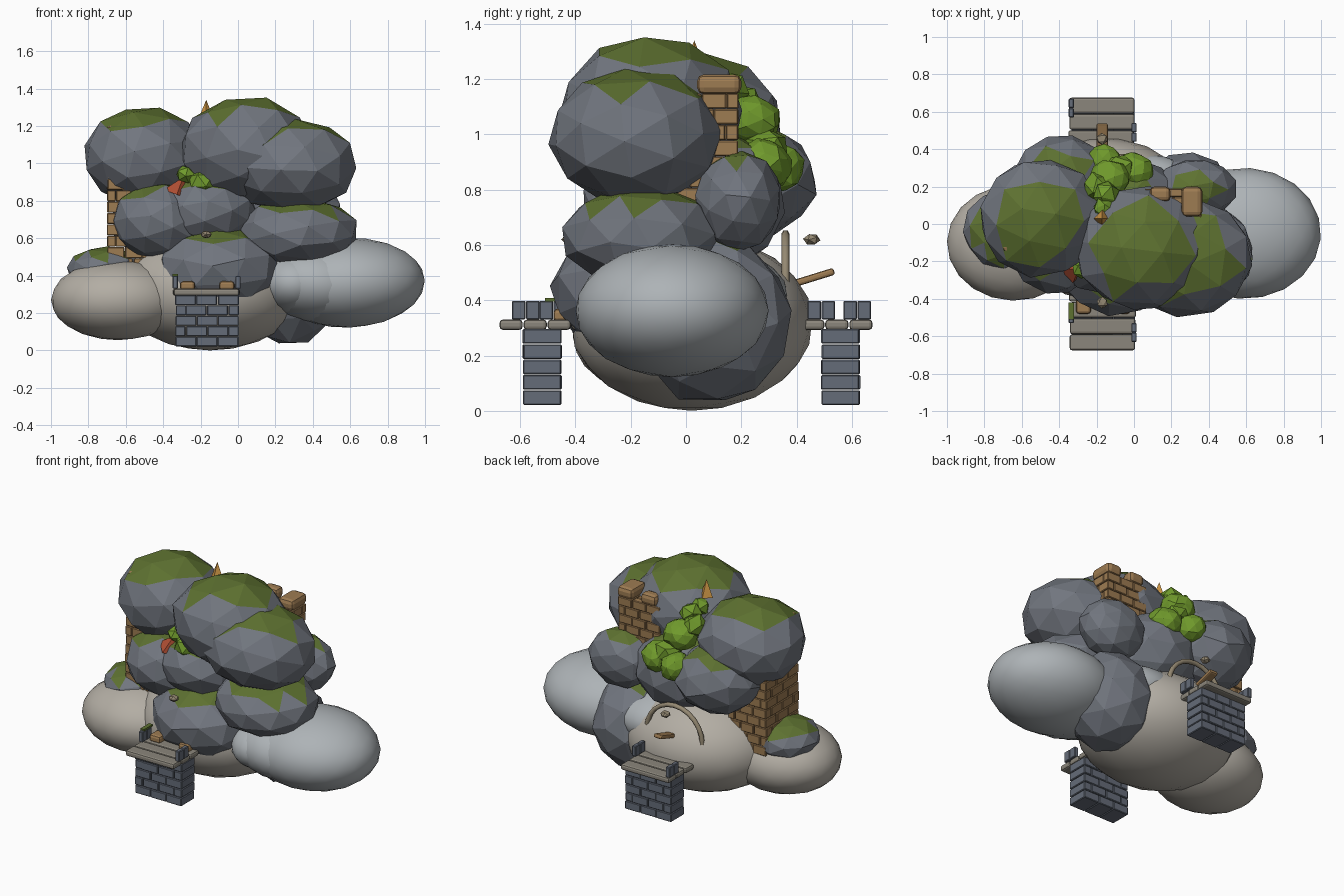
import bpy, bmesh, math, random
from mathutils import Vector, Matrix, Euler

if "Cube" in bpy.data.objects:
    bpy.data.objects.remove(bpy.data.objects["Cube"])
random.seed(4)

def mat(name, c):
    m = bpy.data.materials.new(name)
    m.diffuse_color = (*c, 1)
    m.use_nodes = True
    m.node_tree.nodes["Principled BSDF"].inputs["Base Color"].default_value = m.diffuse_color
    return m

ROCK = mat("slate", (.165, .18, .21))
MOSS = mat("moss", (.11, .165, .03))
SAND = mat("sandstone", (.45, .42, .37))
PALE = mat("pale_stone", (.42, .45, .47))
TAN = mat("tan_brick", (.34, .2, .085))
BRICK = mat("slate_brick", (.13, .15, .19))
DECK = mat("deck_stone", (.26, .24, .2))
WOOD = mat("arch_stone", (.3, .25, .17))
LEAF = mat("leaf", (.16, .32, .025))
GOLD = mat("gold", (.6, .3, .06))
RED = mat("red", (.45, .08, .035))

def finish(bm, name, mats, smooth=False):
    me = bpy.data.meshes.new(name)
    bmesh.ops.recalc_face_normals(bm, faces=bm.faces)
    for f in bm.faces:
        f.smooth = smooth
    bm.to_mesh(me)
    bm.free()
    for m in mats:
        me.materials.append(m)
    ob = bpy.data.objects.new(name, me)
    bpy.context.collection.objects.link(ob)
    return ob

def blob(name, c, r, mats, sub=2, jitter=0.0, smooth=False, tilt=0.0):
    """Scaled icosphere; a second material goes on the upward faces."""
    bm = bmesh.new()
    bmesh.ops.create_icosphere(bm, subdivisions=sub, radius=1)
    a = 0 if smooth else .5
    spin = Euler((random.uniform(-a, a), random.uniform(-a, a), random.uniform(0, 6.28))).to_matrix()
    for v in bm.verts:
        p = spin @ v.co * (1 + random.uniform(-jitter, jitter))
        v.co = Matrix.Rotation(tilt, 3, 'Y') @ Vector(a * b for a, b in zip(p, r)) + Vector(c)
    bm.normal_update()
    if len(mats) > 1:
        for f in bm.faces:
            f.material_index = int(f.normal.z > .78)
    return finish(bm, name, mats, smooth)

def box(bm, lo, hi):
    lo, hi = Vector(lo), Vector(hi)
    m = Matrix.Translation((lo + hi) / 2) @ Matrix.Diagonal((*(hi - lo), 1))
    bmesh.ops.create_cube(bm, size=1, matrix=m)

def bevel(ob, w, seg=1):
    b = ob.modifiers.new("edge", 'BEVEL')
    b.width, b.segments = w, seg
    return ob

def cuts(a, b, n, odd):
    if n == 1:
        return [a, b]
    step = (b - a) / n
    return [a] + [a + step * (i + (.5 if odd else 0)) for i in range(0 if odd else 1, n)] + [b]

def brickwork(name, lo, hi, rows, nx, ny, m):
    """Staggered courses of separate bricks."""
    bm = bmesh.new()
    h, g = (hi[2] - lo[2]) / rows, .0012
    for k in range(rows):
        xs, ys = cuts(lo[0], hi[0], nx, k % 2), cuts(lo[1], hi[1], ny, (k + 1) % 2)
        z = lo[2] + k * h
        for x0, x1 in zip(xs, xs[1:]):
            for y0, y1 in zip(ys, ys[1:]):
                j = random.uniform(-.003, .003)
                box(bm, (x0 + g + j, y0 + g + j, z + g), (x1 - g + j, y1 - g + j, z + h - g))
    return bevel(finish(bm, name, [m]), .004)

# smooth base stones
for name, c, r, m, t in (
        ("base_left", (-.64, -.1, .27), (.36, .31, .215), SAND, 0),
        ("base_center", (-.15, .02, .32), (.5, .44, .32), SAND, 0),
        ("base_right", (.59, -.05, .362), (.41, .35, .24), PALE, -.03),
        ("base_right_inner", (.42, -.06, .36), (.31, .34, .21), PALE, .08),
        ("base_right_end", (.3, -.08, .36), (.2, .31, .17), PALE, .08),
        ("base_inner", (.09, .04, .42), (.32, .33, .18), PALE, 0)):
    blob(name, c, r, [m], sub=3, smooth=True, tilt=t)

# mossy faceted boulders
for name, c, r in (
        ("boulder_top_left", (-.5, .03, 1.035), (.33, .325, .265)),
        ("boulder_top_center", (.04, -.13, 1.08), (.36, .34, .28)),
        ("boulder_top_right", (.28, -.18, .99), (.36, .32, .25)),
        ("boulder_mid_left", (-.42, -.11, .69), (.26, .27, .215)),
        ("boulder_mid_back", (-.39, .2, .83), (.27, .28, .22)),
        ("boulder_mid_center", (-.17, -.12, .75), (.27, .26, .2)),
        ("boulder_mid_right", (.32, -.16, .63), (.33, .29, .19)),
        ("boulder_front", (-.1, -.2, .43), (.33, .29, .235)),
        ("boulder_back_right", (.33, .19, .76), (.22, .16, .185)),
        ("boulder_low_right", (.28, .1, .33), (.26, .29, .31)),
        ("boulder_small_left", (-.71, -.03, .435), (.2, .21, .12)),
        ("boulder_core", (-.05, .1, .76), (.32, .26, .25))):
    blob(name, c, r, [ROCK, MOSS], jitter=.03)

# half-buried brick towers and their rounded battlements
brickwork("left_tower", (-.7, -.17, .25), (-.42, .17, 1.1), 14, 3, 3, TAN)
brickwork("back_tower", (.06, -.08, .75), (.36, .19, 1.15), 7, 3, 3, TAN)
for i, (x, y, z) in enumerate(((-.65, -.11, 1.165), (-.65, .16, 1.165),
                               (.14, .16, 1.18), (.31, .12, 1.18))):
    bm = bmesh.new()
    dy = .08 if x > .2 else .04
    box(bm, (x - .055, y - dy, z - .035), (x + .055, y + dy, z + .038))
    bevel(finish(bm, "battlement_%d" % i, [TAN]), .025, 2)

# bushes climbing the gap at the back and peeking out at the front
for i, (x, y, z, r) in enumerate((
        (-.16, .33, .88, .1), (0, .28, .89, .105), (-.08, .29, .95, .09),
        (-.13, .24, 1.05, .105), (-.2, .2, 1.11, .08), (-.15, .16, 1.16, .075),
        (-.16, .08, 1.18, .065), (-.28, -.24, .94, .055), (-.19, -.26, .9, .085))):
    blob("bush_%d" % i, (x, y, z), (r, r, r * .9), [LEAF], sub=2 if r > .09 else 1, jitter=.08)

# pointed finial and red roof
for name, c, r, h, m, tilt in (("finial", (-.17, .03, 1.285), .045, .11, GOLD, 0),
                               ("red_roof", (-.31, -.24, .88), .075, .1, RED, .35)):
    bm = bmesh.new()
    bmesh.ops.create_cone(bm, cap_ends=True, segments=4, radius1=r, radius2=0, depth=h,
                          matrix=Matrix.Translation(c) @ Matrix.Rotation(tilt, 4, 'Y'))
    finish(bm, name, [m])

# bridge stubs, front and back
for side, s in (("front", -1), ("back", 1)):
    ya, yb = sorted((s * .45 if s < 0 else .49, s * .59 if s < 0 else .63))
    brickwork(side + "_pier", (-.335, ya, .02), (.005, yb, .297), 5, 3, 1, BRICK)
    bm = bmesh.new()
    for k in range(4):
        a, b = sorted((s * (.675 - k * .087), s * (.591 - k * .087)))
        j = random.uniform(-.008, .008)
        box(bm, (-.345 + j, a, .293), (.005 + j, b, .33))
    bevel(finish(bm, side + "_deck", [DECK]), .012, 2)
    bm = bmesh.new()
    far, near = (.53, .43) if s < 0 else (.57, .44)
    for x, y0 in ((-.335, near if s < 0 else far), (0, far if s < 0 else near)):
        a, b = sorted((s * y0, s * (y0 + .1)))
        box(bm, (x - .014, a, .33), (x + .014, (a + b) / 2 - .001, .398))
        box(bm, (x - .014, (a + b) / 2 + .001, .33), (x + .014, b, .398))
    bevel(finish(bm, side + "_parapet", [BRICK]), .004)
    blob(side + "_lantern", (-.17, .455 if s > 0 else -.42, .62), (.032, .032, .022), [WOOD], sub=1)

# moss cap on a parapet and the two tan stones by the front deck
bm = bmesh.new()
box(bm, (-.35, -.51, .396), (-.322, -.42, .408))
finish(bm, "parapet_moss", [MOSS])
for x in (-.27, -.06):
    bm = bmesh.new()
    box(bm, (x - .04, -.48, .32), (x + .04, -.39, .37))
    bevel(finish(bm, "front_stone", [TAN]), .016, 2)

# back arch and tilted plank
cu = bpy.data.curves.new("back_arch", 'CURVE')
cu.dimensions = '3D'
cu.bevel_depth, cu.bevel_resolution = .015, 1
sp = cu.splines.new('POLY')
sp.points.add(12)
for i, p in enumerate(sp.points):
    t = math.pi * i / 12
    p.co = (-.17 + .2 * math.cos(t), .36, .44 + .2 * math.sin(t), 1)
cu.materials.append(WOOD)
bpy.context.collection.objects.link(bpy.data.objects.new("back_arch", cu))
bm = bmesh.new()
box(bm, (-.03, -.085, -.013), (.03, .085, .013))
plank = bevel(finish(bm, "tilted_plank", [TAN]), .009, 2)
plank.location = (-.17, .455, .48)
plank.rotation_euler.x = .3
